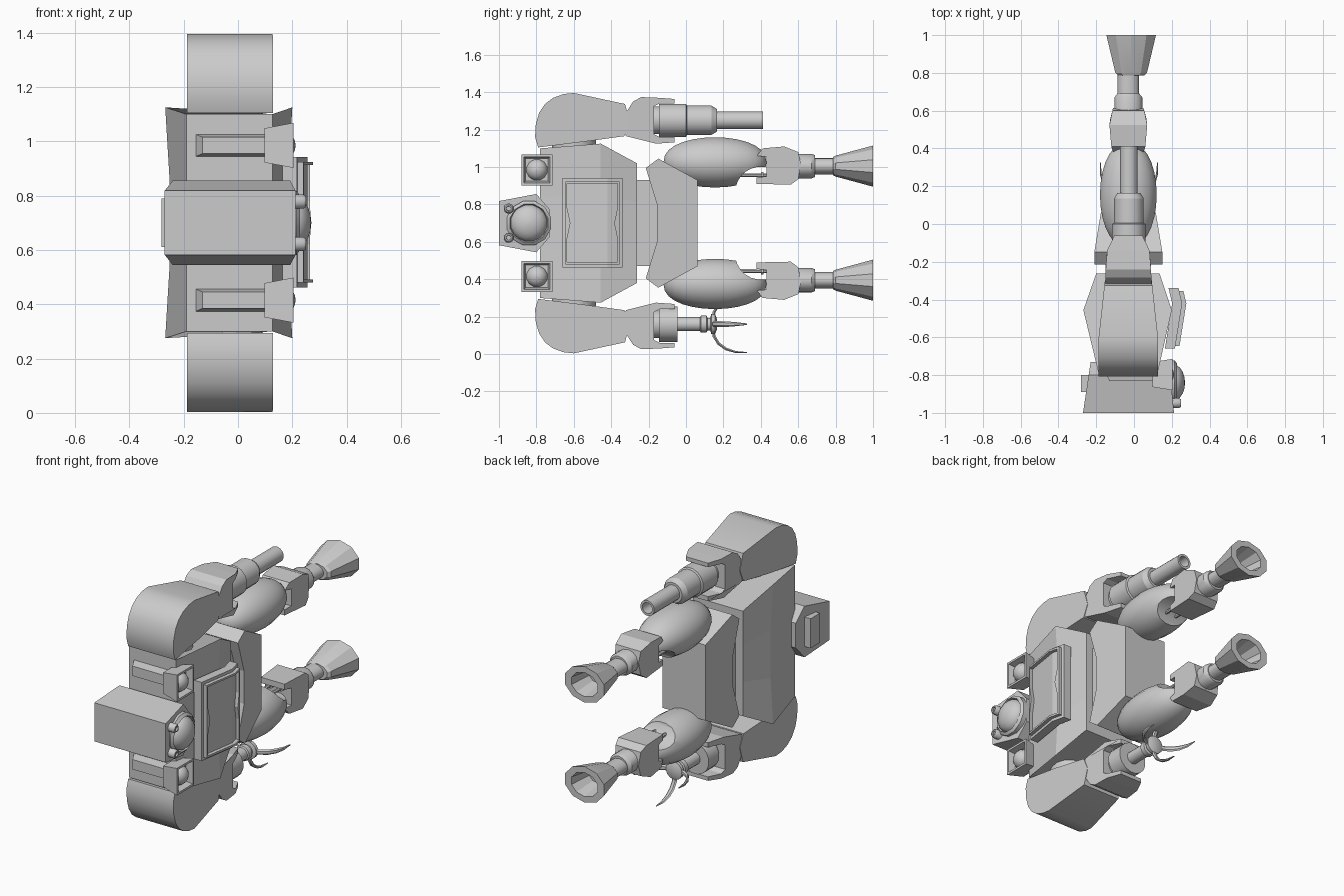
import bpy, bmesh, math
from mathutils import Vector

if "Cube" in bpy.data.objects:
    bpy.data.objects.remove(bpy.data.objects["Cube"])

CX, MZ = -0.03, 0.70          # body centre line in x, mirror plane in z


def finish(o, angle):
    bpy.ops.object.select_all(action='DESELECT')
    o.select_set(True)
    bpy.context.view_layer.objects.active = o
    if angle:
        bpy.ops.object.shade_smooth_by_angle(angle=math.radians(angle))
    return o


def loft(name, rings, angle=0):
    """Skin equal-length rings of points and cap both ends."""
    bm = bmesh.new()
    vs = [[bm.verts.new(p) for p in r] for r in rings]
    n = len(rings[0])
    for a, b in zip(vs, vs[1:]):
        for i in range(n):
            j = (i + 1) % n
            bm.faces.new((a[i], a[j], b[j], b[i]))
    bm.faces.new(vs[0])
    bm.faces.new(vs[-1])
    bmesh.ops.recalc_face_normals(bm, faces=bm.faces)
    me = bpy.data.meshes.new(name)
    bm.to_mesh(me)
    bm.free()
    o = bpy.data.objects.new(name, me)
    bpy.context.collection.objects.link(o)
    return finish(o, angle)


def lathe(name, axis, ca, cb, prof, n=16, angle=35):
    """Turn (t, radius_a[, radius_b]) around an axis through (ca, cb)."""
    rings = []
    for p in prof:
        t, ra, rb = p[0], p[1], p[-1]
        ring = []
        for i in range(n):
            w = 2 * math.pi * (i + .5) / n
            a, b = ca + ra * math.cos(w), cb + rb * math.sin(w)
            ring.append({'x': (t, a, b), 'y': (a, t, b), 'z': (a, b, t)}[axis])
        rings.append(ring)
    return loft(name, rings, angle)


def slab(name, pts, s=1, angle=0):
    """Side profile of (y, offset from mirror plane, half width) spread in x."""
    return loft(name, [[(CX + k * h, y, MZ + s * d) for y, d, h in pts] for k in (-1, 1)], angle)


def sym(pts):
    """Complete a half profile with its mirror image."""
    return pts + [(y, -d, *r) for y, d, *r in reversed(pts)]


def rect_x(x, y0, y1, z0, z1):
    return [(x, y0, z0), (x, y1, z0), (x, y1, z1), (x, y0, z1)]


def dome(t, r, h, steps=5):
    return [(t + h * math.sin(a), max(r * math.cos(a), .002))
            for a in [math.pi / 2 * i / steps for i in range(steps + 1)]]


# Torso: hexagonal plan, slightly pinched in the middle of its ridges
plan = [(-.19, -.78, .40), (-.268, -.456, .425), (-.2, -.262, .32),
        (.135, -.262, .32), (.2, -.456, .425), (.127, -.78, .40)]
rings = []
for s in (-1, -.35, .35, 1):
    k = .93 if abs(s) < 1 else 1
    rings.append([(CX + (x - CX) * (k if y == -.456 else 1), y, MZ + s * h) for x, y, h in plan])
loft("torso", rings)
slab("waist", sym([(-.3, .23, .12), (-.12, .23, .12)]))
slab("pelvis", sym([(-.155, .1, .18), (-.215, .295, .18), (-.148, .345, .18), (.062, .23, .145)]))

# Head with eye, side studs and rear hatch
head = sym([(-1, .118), (-.8, .156), (-.73, .075)])
loft("head", [[(-.27 + (y + 1) * .15, y, MZ + d) for y, d in head],
              [(.212 - (y + 1) * .1, y, MZ + d) for y, d in head]])
loft("head_rear_hatch", [rect_x(-.281, -.89, -.80, .61, .79), rect_x(-.22, -.89, -.80, .61, .79)])
lathe("eye_ring", 'x', -.84, MZ, [(.15, .122), (.215, .122), (.228, .105), (.2, .095)], 12)
lathe("eye_lens", 'x', -.84, MZ, [(.18, .1)] + dome(.205, .1, .065), 16)
for s in (-1, 1):
    lathe("eye_stud", 'x', -.948, MZ + s * .078,
          [(.17, .027), (.24, .027), (.25, .02), (.25, .013), (.24, .012)], 12)


# Chest panel: bent plate with a raised notched rim
def face(y, drop=0):
    return (.277 - (-.42 - y) * .16 if y < -.42 else .277 - (y + .42) * .24) - drop


def plate(name, y0, y1, z0, z1, drop, thick):
    ys = [y0] + ([-.42] if y0 < -.42 < y1 else []) + [y1]
    prof = [(face(y, drop), y) for y in ys] + [(face(y, thick), y) for y in reversed(ys)]
    loft(name, [[(x, y, z) for x, y in prof] for z in (z0, z1)])


plate("chest_panel_base", -.66, -.34, .462, .942, .022, .075)
for z in (.48, .912):
    plate("chest_rim_end", -.645, -.355, z, z + .012, 0, .03)
for y0, ya, yb in ((-.645, -.635, -.618), (-.355, -.367, -.384)):
    edge = [(y0, .924), (y0, .48), (ya, .48), (ya, .62), (yb, .70), (ya, .78), (ya, .924)]
    loft("chest_rim_side", [[(face(y, d), y, z) for y, z in edge] for d in (0, .03)])

for s, side in ((1, "left"), (-1, "right")):
    zc = MZ + s * .285

    # Shoulder lamp: flared box with recess, lens and tapered mount
    lamp = [(.098, .066, .063), (.204, .083, .083), (.204, .07, .07), (.165, .06, .06)]
    loft(side + "_lamp_box", [rect_x(x, -.797 - a, -.797 + a, zc - b, zc + b) for x, a, b in lamp])
    lathe(side + "_lamp_lens", 'x', -.797, zc, [(.15, .058)] + dome(.16, .058, .052), 12)
    loft(side + "_lamp_mount", [[(x0, y, zc - b), (.12, y, zc - b), (.12, y, zc + b), (x0, y, zc + b)]
                                for x0, y, b in ((-.165, -.76, .045), (-.13, -.832, .03))])

    # Shoulder joint, upper arm and forked elbow
    lathe(side + "_shoulder_joint", 'z', CX, -.6, [(MZ + s * .36, .12), (MZ + s * .46, .12)])
    slab(side + "_upper_arm",
         [(-.79, .405, .158), (-.807, .46, .158), (-.803, .53, .158), (-.785, .59, .158),
          (-.754, .637, .158), (-.71, .67, .158), (-.655, .69, .158), (-.6, .696, .157),
          (-.326, .637, .127), (-.30, .54, .124), (-.33, .465, .127), (-.55, .435, .148)], s, 32)
    slab(side + "_elbow_fork",
         [(-.36, .53, .122), (-.283, .65, .122), (-.24, .674, .12), (-.14, .67, .112),
          (-.062, .664, .075), (-.062, .64, .075), (-.14, .64, .112), (-.17, .625, .115),
          (-.17, .475, .115), (-.14, .46, .112), (-.062, .46, .075), (-.062, .432, .075),
          (-.16, .425, .112), (-.32, .465, .122)], s)

    # Thigh: ellipsoid with the back of the knee scooped out
    zt = MZ + s * .325
    arc = [math.pi * i / 14 for i in range(15)]
    thigh = lathe(side + "_thigh", 'y', CX, zt,
                  [(.155 - .275 * math.cos(a), max(.152 * math.sin(a) ** .85, .003),
                    max(.136 * math.sin(a) ** .85, .003)) for a in arc], 20)
    cut = lathe("knee_cutter", 'x', .40, MZ + s * .165, [(-.4, .137), (.4, .137)], 24)
    cut.hide_render = True
    m = thigh.modifiers.new("scoop", 'BOOLEAN')
    m.operation, m.object, m.solver = 'DIFFERENCE', cut, 'EXACT'
    finish(thigh, 0)
    bpy.ops.object.modifier_apply(modifier=m.name)
    bpy.data.objects.remove(cut)
    finish(thigh, 35)

    # Knee rods, knee block, ankle and bell foot
    for dx in (-.035, .035):
        lathe(side + "_knee_rod", 'y', CX + dx, MZ + s * .256,
              [(.22, .011), (.4, .011), (.4, .02), (.415, .02), (.415, .011), (.46, .011)], 8)
    slab(side + "_knee_block",
         [(.378, .36, .08), (.41, .4, .09), (.525, .41, .1), (.6, .38, .085), (.615, .315, .08),
          (.6, .235, .085), (.56, .206, .095), (.378, .21, .08), (.378, .245, .08),
          (.43, .25, .09), (.43, .355, .09)], s)
    zl = MZ + s * .305
    lathe(side + "_ankle", 'y', CX, zl,
          [(.55, .076, .066), (.67, .076, .066), (.69, .06, .058), (.69, .058, .044), (.82, .058, .044)], 14)
    lathe(side + "_foot", 'y', CX + .015, zl,
          [(.785, .07, .048), (.8, .088, .056), (1, .138, .11), (1, .092, .074), (.86, .07, .05)], 10, 25)

# Gun forearm
lathe("gun_forearm", 'y', CX + .003, 1.25,
      [(-.19, .075), (-.145, .075), (-.145, .09), (0, .09), (.005, .08), (.135, .08), (.165, .062),
       (.165, .047), (.412, .047), (.412, .033), (.25, .033)], 16, 30)

# Claw forearm with four curved fingers
lathe("claw_forearm", 'y', CX + .003, .16,
      [(-.19, .075), (-.145, .075), (-.145, .096), (-.045, .096), (-.045, .038), (.075, .038),
       (.08, .046), (.11, .046), (.115, .034), (.13, .034), (.135, .055), (.155, .055), (.165, .03)], 16, 30)
path = [(.145, .03, .017), (.15, .065, .016), (.175, .105, .016), (.215, .133, .015),
        (.265, .149, .011), (.325, .151, .004)]
for q in range(4):
    out = Vector((math.cos(q * math.pi / 2), 0, math.sin(q * math.pi / 2)))
    wide = Vector((-out.z, 0, out.x))
    rings = []
    for i, (y, r, w) in enumerate(path):
        a, b = path[max(i - 1, 0)], path[min(i + 1, len(path) - 1)]
        tan = (Vector((0, b[0] - a[0], 0)) + out * (b[1] - a[1])).normalized()
        nor = tan.cross(wide)
        c = Vector((CX + .003, y, .16)) + out * r
        rings.append([c + wide * w * math.cos(k * math.pi / 3) + nor * w * .55 * math.sin(k * math.pi / 3)
                      for k in range(6)])
    loft("claw_finger", rings, 40)
